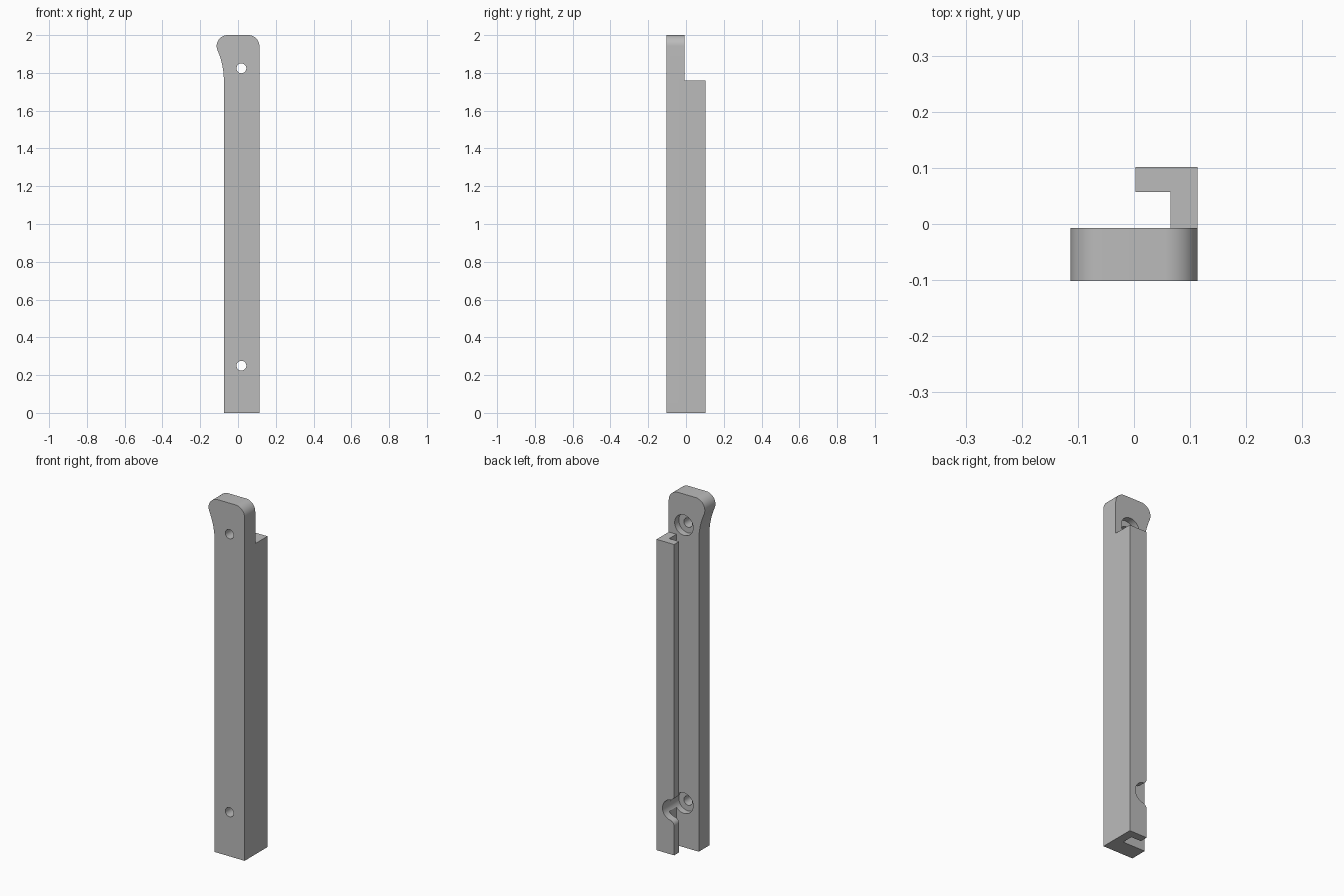
import bpy, bmesh, math
from mathutils import Vector

if "Cube" in bpy.data.objects:
    bpy.data.objects.remove(bpy.data.objects["Cube"])

LEFT, RIGHT = -0.075, 0.113
FRONT, PLATE_BACK, BACK = -0.102, -0.007, 0.102
HOLE_X, HOLE_ZS = 0.018, (0.25, 1.824)
HOOK_TOP, LIP_EDGE = 1.76, 0.003
BORE_R, HOLE_R, FLARE = 0.058, 0.026, 0.03

grey = bpy.data.materials.new("grey")
grey.use_nodes = True
colour = (0.5, 0.5, 0.5, 1)
grey.diffuse_color = colour
grey.node_tree.nodes["Principled BSDF"].inputs["Base Color"].default_value = colour


def arc(cx, cz, r, a0, a1, n=16):
    """Points on an arc, angles in radians."""
    return [(cx + r * math.cos(a0 + (a1 - a0) * i / n),
             cz + r * math.sin(a0 + (a1 - a0) * i / n)) for i in range(n + 1)]


def prism(name, points, direction):
    """Extrude a closed outline of 3D points along a direction."""
    bm = bmesh.new()
    face = bm.faces.new([bm.verts.new(p) for p in points])
    new = bmesh.ops.extrude_face_region(bm, geom=[face])["geom"]
    moved = [v for v in new if isinstance(v, bmesh.types.BMVert)]
    bmesh.ops.translate(bm, verts=moved, vec=Vector(direction))
    bmesh.ops.recalc_face_normals(bm, faces=bm.faces)
    mesh = bpy.data.meshes.new(name)
    bm.to_mesh(mesh)
    bm.free()
    mesh.materials.append(grey)
    obj = bpy.data.objects.new(name, mesh)
    bpy.context.collection.objects.link(obj)
    return obj


def along_y(name, outline, y0, y1):
    return prism(name, [(x, y0, z) for x, z in outline], (0, y1 - y0, 0))


def combine(target, other, operation):
    """Apply a boolean and remove the helper."""
    other.hide_render = True
    mod = target.modifiers.new(operation, 'BOOLEAN')
    mod.operation, mod.object, mod.solver = operation, other, 'EXACT'
    bpy.context.view_layer.objects.active = target
    bpy.ops.object.modifier_apply(modifier=mod.name)
    bpy.data.objects.remove(other)


# Front plate with a rounded, flared head
corner, neck_r = 0.058, 0.397
head_x, head_z = -0.055, 2 - corner
neck_x = LEFT - neck_r
swing = math.atan2(head_z - HOOK_TOP, head_x - neck_x)
outline = [(LEFT, 0), (RIGHT, 0)]
outline += arc(RIGHT - corner, head_z, corner, 0, math.pi / 2)
outline += arc(head_x, head_z, corner, math.pi / 2, math.pi + swing, 24)
outline += arc(neck_x, HOOK_TOP, neck_r, swing, 0)[1:]
handle = along_y("handle_bar", outline, FRONT, PLATE_BACK)

# Hooked rail on the back
root = PLATE_BACK - 0.03
section = [(RIGHT, root), (RIGHT, BACK), (LIP_EDGE, BACK),
           (LIP_EDGE, 0.057), (0.065, 0.057), (0.065, root)]
rail = prism("hooked_rail", [(x, y, 0) for x, y in section], (0, 0, HOOK_TOP))
combine(handle, rail, 'UNION')

# Screw holes with counterbores
for z in HOLE_ZS:
    for r, y0 in ((HOLE_R, FRONT - 0.05), (BORE_R, PLATE_BACK - 0.037)):
        ring = arc(HOLE_X, z, r, 0, 2 * math.pi, 48)[:-1]
        combine(handle, along_y("bore_cutter", ring, y0, BACK + 0.05), 'DIFFERENCE')

# Flared notch in the lip, in line with the lower hole
z = HOLE_ZS[0]
flare_x = LIP_EDGE + FLARE
rise = math.sqrt((BORE_R + FLARE) ** 2 - (flare_x - HOLE_X) ** 2)
lean = math.atan2(rise, flare_x - HOLE_X)
upper = arc(flare_x, z + rise, FLARE, math.pi, math.pi + lean, 12)
lower = [(x, 2 * z - pz) for x, pz in reversed(upper)]
bowl = arc(HOLE_X, z, BORE_R, lean, -lean, 32)[1:-1]
mouth = [(LIP_EDGE - 0.05, z - rise), (LIP_EDGE - 0.05, z + rise)]
notch = along_y("notch_cutter", upper + bowl + lower + mouth, 0.03, BACK + 0.05)
combine(handle, notch, 'DIFFERENCE')

# Smooth curves, crisp edges
bpy.ops.object.select_all(action='DESELECT')
handle.select_set(True)
bpy.context.view_layer.objects.active = handle
bpy.ops.object.shade_smooth_by_angle(angle=math.radians(30))
